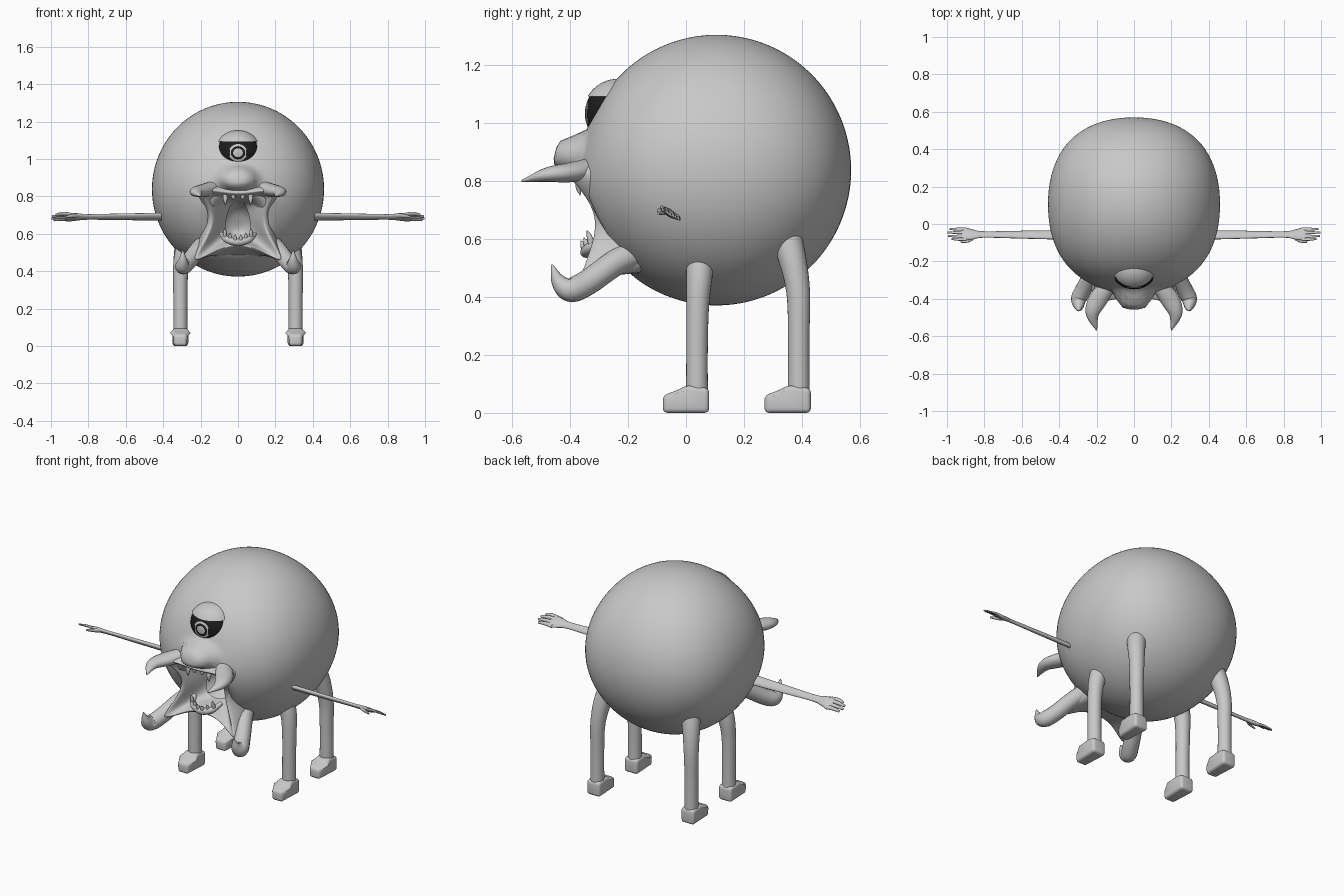
import bpy, bmesh, math
from mathutils import Vector, Matrix

if "Cube" in bpy.data.objects:
    bpy.data.objects.remove(bpy.data.objects["Cube"])


def material(name, c):
    m = bpy.data.materials.new(name)
    m.diffuse_color = (c, c, c, 1)
    m.use_nodes = True
    m.node_tree.nodes["Principled BSDF"].inputs["Base Color"].default_value = m.diffuse_color
    return m


SKIN = material("grey_skin", 0.58)
BLACK = material("eye_black", 0.012)


def finish(name, bm, mats=(SKIN,), mirror=False, subsurf=0, angle=60):
    bmesh.ops.recalc_face_normals(bm, faces=bm.faces[:])
    me = bpy.data.meshes.new(name)
    bm.to_mesh(me)
    bm.free()
    ob = bpy.data.objects.new(name, me)
    bpy.context.collection.objects.link(ob)
    for m in mats:
        me.materials.append(m)
    if mirror:
        ob.modifiers.new("mirror", 'MIRROR')
    if subsurf:
        s = ob.modifiers.new("smooth", 'SUBSURF')
        s.levels = s.render_levels = subsurf
    bpy.ops.object.select_all(action='DESELECT')
    ob.select_set(True)
    bpy.context.view_layer.objects.active = ob
    bpy.ops.object.shade_smooth_by_angle(angle=math.radians(angle))
    return ob


def spline(vals, steps=6):
    """Catmull-Rom samples through a list of vectors."""
    p = [vals[0] * 2 - vals[1]] + vals + [vals[-1] * 2 - vals[-2]]
    out = []
    for i in range(1, len(p) - 2):
        a, b, c, d = p[i - 1:i + 3]
        for k in range(steps):
            t = k / steps
            out.append(0.5 * (2 * b + (c - a) * t + (2 * a - 5 * b + 4 * c - d) * t * t
                              + (3 * b - a - 3 * c + d) * t ** 3))
    return out + [vals[-1]]


def tube(bm, pts, radii, up=(0, 0, 1), sides=16):
    """Tapered tube; a radius may be a (side, up) pair for a flat section."""
    path = spline([Vector(p) for p in pts])
    rad = spline([Vector(r if isinstance(r, tuple) else (r, r)) for r in radii])
    rings = []
    for i, p in enumerate(path):
        t = (path[min(i + 1, len(path) - 1)] - path[max(i - 1, 0)]).normalized()
        s = t.cross(Vector(up)).normalized()
        u = s.cross(t)
        rx, ry = max(rad[i].x, 0.001), max(rad[i].y, 0.001)
        rings.append([bm.verts.new(p + s * rx * math.cos(a) + u * ry * math.sin(a))
                      for a in (2 * math.pi * k / sides for k in range(sides))])
    for r, q in zip(rings, rings[1:]):
        for k in range(sides):
            n = (k + 1) % sides
            bm.faces.new((r[k], r[n], q[n], q[k]))
    bm.faces.new(rings[0])
    bm.faces.new(rings[-1])


def bump(x, z, x0, z0, power=1):
    return math.exp(-((x / x0) ** 2 + (z / z0) ** 2) ** power)


# Round, slightly squared body with muzzle and nose pushed out and the mouth pushed in
bm = bmesh.new()
bmesh.ops.create_uvsphere(bm, u_segments=96, v_segments=72, radius=1)
for v in bm.verts:
    swell = 1 + 0.045 * math.sin(2 * math.atan2(v.co.y, v.co.x)) ** 2 * (1 - v.co.z ** 2)
    v.co = Vector((v.co.x * 0.46 * swell, v.co.y * 0.465 * swell + 0.105, v.co.z * 0.467 + 0.838))
    if v.co.y < 0.05:
        x, z = v.co.x, v.co.z
        v.co.y -= 0.02 * bump(x, z - 0.80, 0.22, 0.13)
        v.co.y -= 0.085 * bump(x, z - 0.895, 0.10, 0.066, 3)
        v.co.y += 0.24 * bump(x, z - 0.67, 0.12, 0.13, 2)
finish("body", bm)

# Eyeball, its pole turned to the front; iris and ring picked by polar angle
EYE = Vector((0, -0.235, 1.033))
WIDE = Matrix.Translation(EYE) @ Matrix.Diagonal((1.08, 1, 1, 1))
bm = bmesh.new()
bmesh.ops.create_uvsphere(bm, u_segments=48, v_segments=60, radius=0.114,
                          matrix=WIDE @ Matrix.Rotation(math.pi / 2, 4, 'X'))
for f in bm.faces:
    d = (f.calc_center_median() - EYE).normalized()
    ang = math.degrees(math.acos(max(-1, min(1, -d.y))))
    f.material_index = 1 if ang < 12.8 or 18.5 < ang < 23.8 else 0
finish("eyeball", bm, (BLACK, SKIN))

# Eyelids: caps of a slightly larger sphere
for name, height, sign in (("upper_eyelid", 1.092, 1), ("lower_eyelid", 0.962, -1)):
    bm = bmesh.new()
    bmesh.ops.create_uvsphere(bm, u_segments=48, v_segments=32, radius=0.12, matrix=WIDE)
    geom = bm.verts[:] + bm.edges[:] + bm.faces[:]
    cut = bmesh.ops.bisect_plane(bm, geom=geom, plane_co=(0, -0.3, height),
                                 plane_no=(0, 0, -sign), clear_outer=True)
    edges = [e for e in cut["geom_cut"] if isinstance(e, bmesh.types.BMEdge)]
    bmesh.ops.edgeloop_fill(bm, edges=edges)
    finish(name, bm)

# Webbed mouth: lofted from the body out to the lips and back into the throat
base = [(0, -.28, .90), (.12, -.27, .89), (.23, -.24, .86), (.23, -.22, .73),
        (.22, -.17, .61), (.21, -.09, .51), (.11, -.14, .47), (0, -.17, .48)]
lip = [(0, -.41, .82), (.10, -.41, .835), (.25, -.45, .86), (.15, -.34, .74),
       (.14, -.31, .62), (.31, -.41, .39), (.11, -.32, .51), (0, -.36, .54)]
throat = [(0, -.2, .77), (.035, -.2, .76), (.05, -.2, .73), (.06, -.2, .69),
          (.07, -.2, .64), (.065, -.2, .60), (.04, -.2, .58), (0, -.2, .57)]
inner = [(x * .84, y + .015, .68 + (z - .68) * .85) for x, y, z in lip]
bm = bmesh.new()
rings = []
for half in (base, lip, inner, throat):
    full = half + [(-x, y, z) for x, y, z in half[-2:0:-1]]
    rings.append([bm.verts.new(p) for p in full])
for r, q in zip(rings, rings[1:]):
    for k in range(len(r)):
        n = (k + 1) % len(r)
        bm.faces.new((r[k], r[n], q[n], q[k]))
finish("mouth_web", bm, subsurf=3, angle=180)

# Hooked mandibles at the four mouth corners
bm = bmesh.new()
tube(bm, [(.12, -.31, .845), (.19, -.40, .83), (.222, -.48, .822), (.20, -.568, .80)],
     [.04, (.05, .034), (.036, .025), .003])
finish("upper_mandibles", bm, mirror=True)
bm = bmesh.new()
tube(bm, [(.16, -.15, .56), (.21, -.24, .52), (.265, -.34, .45), (.295, -.40, .425),
          (.295, -.44, .455), (.295, -.463, .512)],
     [.05, .045, .044, .042, .026, .003], up=(1, 0, 0))
finish("lower_mandibles", bm, mirror=True)

# Teeth along the lower jaw and upper lip
bm = bmesh.new()
for x, z, h in ((.015, .565, .03), (.042, .57, .035), (.07, .59, .04)):
    y = -.35 + x * .4
    tube(bm, [(x, y, z - .02), (x, y - .012, z + h * .5), (x, y - .02, z + h)],
         [.013, .009, .001], up=(0, 1, 0), sides=8)
for x, h in ((.025, .01), (.068, .04)):
    tube(bm, [(x, -.36, .82), (x, -.37, .80 - h * .5), (x, -.365, .79 - h)],
         [.015, .011, .001], up=(0, 1, 0), sides=8)
finish("teeth", bm, mirror=True)

# Lower jaw ridge carrying the teeth
bm = bmesh.new()
tube(bm, [(-.09, -.28, .60), (-.06, -.33, .57), (0, -.345, .555), (.06, -.33, .57),
          (.09, -.28, .60)], [.012, .018, .02, .018, .012])
finish("lower_jaw", bm)

# Thin arms with flat hands, tilted front edge up
bm = bmesh.new()
tube(bm, [(.37, -.058, .69), (.6, -.057, .69), (.8, -.056, .69), (.86, -.056, .69),
          (.905, -.053, .69), (.925, -.052, .69)],
     [(.026, .016), (.021, .014), (.017, .012), (.026, .014), (.034, .013), (.026, .008)])
for y, end in ((-.027, .985), (-.045, .998), (-.064, .995), (-.08, .975)):
    tube(bm, [(.895, y, .69), (.94, y * 1.02, .693), (end, y, .688)],
         [.009, .008, .005], sides=10)
tube(bm, [(.85, -.065, .69), (.885, -.088, .677), (.925, -.096, .667)],
     [.011, .010, .005], sides=10)
for v in bm.verts:
    v.co.z -= (v.co.y + .056) * .55
finish("arms", bm, mirror=True)

# Four legs
legs = {
    "front": ([(.26, .05, .58), (.298, .046, .47), (.308, .04, .36), (.308, .038, .2), (.308, .038, .05)],
              [.055, .045, .039, .037, .038]),
    "back": ([(.24, .32, .68), (.285, .36, .56), (.305, .387, .42), (.308, .389, .25), (.308, .389, .05)],
             [.06, .05, .041, .037, .038]),
}
profile = [(-.118, 0), (.042, 0), (.042, .085), (-.035, .096), (-.065, .08), (-.118, .06)]
for name, (pts, radii) in legs.items():
    bm = bmesh.new()
    tube(bm, pts, radii, up=(0, 1, 0), sides=24)
    finish(name + "_legs", bm, mirror=True)
    # Foot: extruded side profile with rounded edges
    bm = bmesh.new()
    yc = pts[-1][1]
    face = bm.faces.new([bm.verts.new((.265, yc + y, z)) for y, z in profile])
    ext = bmesh.ops.extrude_face_region(bm, geom=[face])
    bmesh.ops.translate(bm, vec=(.086, 0, 0),
                        verts=[g for g in ext["geom"] if isinstance(g, bmesh.types.BMVert)])
    for v in bm.verts:
        if v.co.y < yc - .1:
            v.co.x = .308 + (v.co.x - .308) * .8
    bmesh.ops.bevel(bm, geom=bm.edges[:], offset=.016, segments=4, profile=.5, affect='EDGES')
    finish(name + "_feet", bm, mirror=True)
